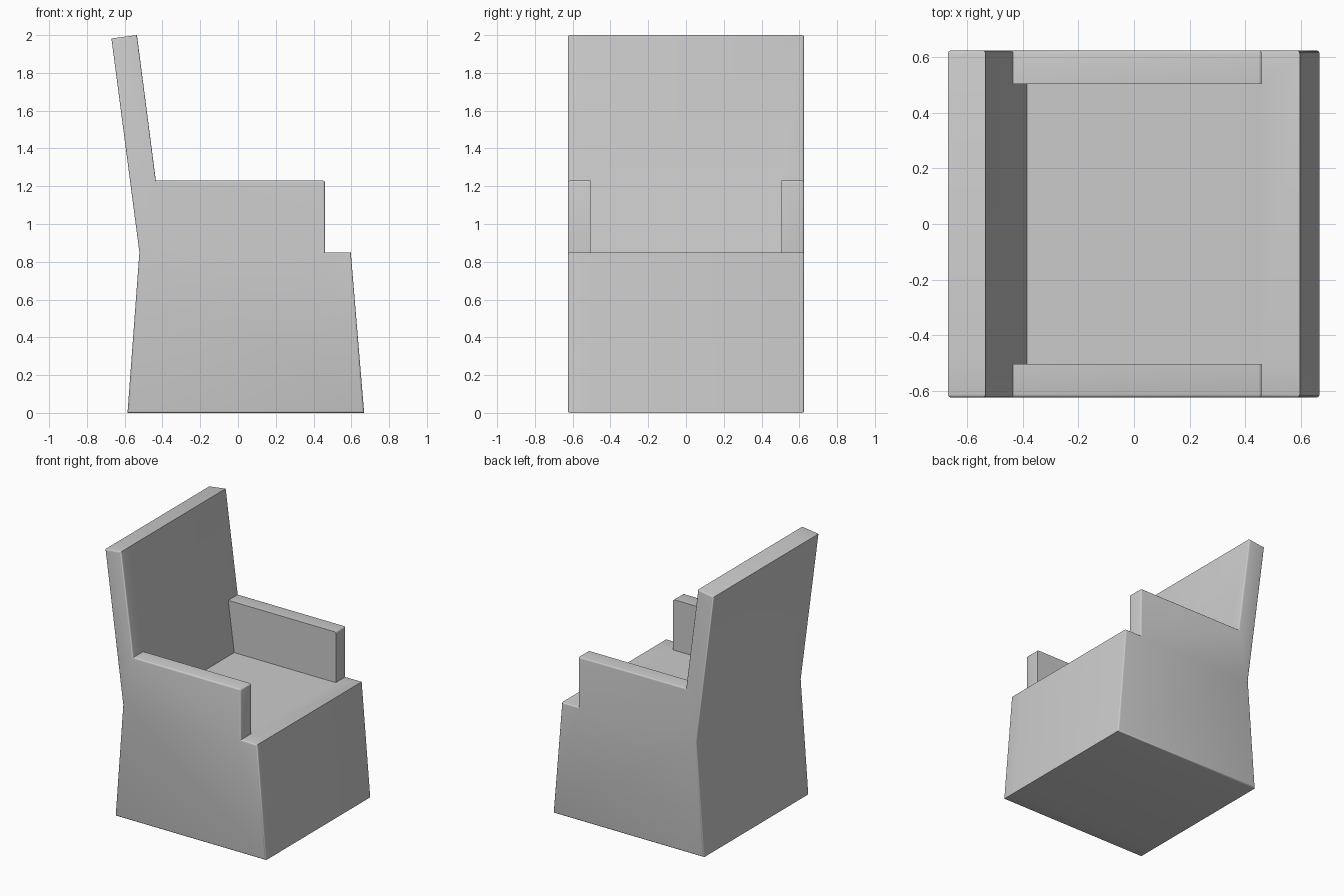
import bpy, bmesh

if "Cube" in bpy.data.objects:
    bpy.data.objects.remove(bpy.data.objects["Cube"], do_unlink=True)

# Upholstery colour
grey = bpy.data.materials.new("light grey")
grey.use_nodes = True
colour = (0.6, 0.6, 0.6, 1)
grey.diffuse_color = colour
grey.node_tree.nodes["Principled BSDF"].inputs["Base Color"].default_value = colour

OUTER, INNER = 0.625, 0.505  # half widths outside and inside the arms

# Side profile points (x, z)
base = [(-0.585, 0), (0.668, 0), (0.597, 0.85)]
arm = [(0.46, 0.85), (0.46, 1.23), (-0.435, 1.23)]
seat_corner = (-0.385, 0.85)
back = [(-0.535, 2.0), (-0.67, 1.982), (-0.522, 0.85)]
side_profile = base + arm + back
middle_profile = base + [arm[0], seat_corner, arm[2]] + back

bm = bmesh.new()


def polygon(points, y):
    return bm.faces.new([bm.verts.new((x, y, z)) for x, z in points])


def strip(profile, y0, y1):
    for (xa, za), (xb, zb) in zip(profile, profile[1:] + profile[:1]):
        corners = [(xa, y0, za), (xb, y0, zb), (xb, y1, zb), (xa, y1, za)]
        bm.faces.new([bm.verts.new(c) for c in corners])


# Seat and backrest between the arms, then both sides with their arms
strip(middle_profile, -INNER, INNER)
for side in (-1, 1):
    strip(side_profile, side * INNER, side * OUTER)
    polygon(side_profile, side * OUTER)
    polygon(arm + [seat_corner], side * INNER)

# Weld into one clean shell
bmesh.ops.remove_doubles(bm, verts=bm.verts[:], dist=0.0005)
bmesh.ops.dissolve_limit(bm, angle_limit=0.01, verts=bm.verts[:], edges=bm.edges[:])
bmesh.ops.recalc_face_normals(bm, faces=bm.faces[:])


# Round the outline of each side and the front edge of each arm
def is_rounded(edge):
    a, b = (v.co for v in edge.verts)
    on_side = abs(a.y) > OUTER - 0.001 and abs(a.y - b.y) < 0.001
    arm_front = all(abs(p.x - arm[1][0]) + abs(p.z - arm[1][1]) < 0.001 for p in (a, b))
    return on_side or arm_front


bmesh.ops.bevel(bm, geom=[e for e in bm.edges if is_rounded(e)], offset=0.011,
                segments=3, profile=0.5, affect='EDGES', clamp_overlap=True)

mesh = bpy.data.meshes.new("armchair")
bm.to_mesh(mesh)
bm.free()
mesh.materials.append(grey)
chair = bpy.data.objects.new("armchair", mesh)
bpy.context.collection.objects.link(chair)
bpy.context.view_layer.objects.active = chair
chair.select_set(True)
bpy.ops.object.shade_smooth_by_angle(angle=0.6)
